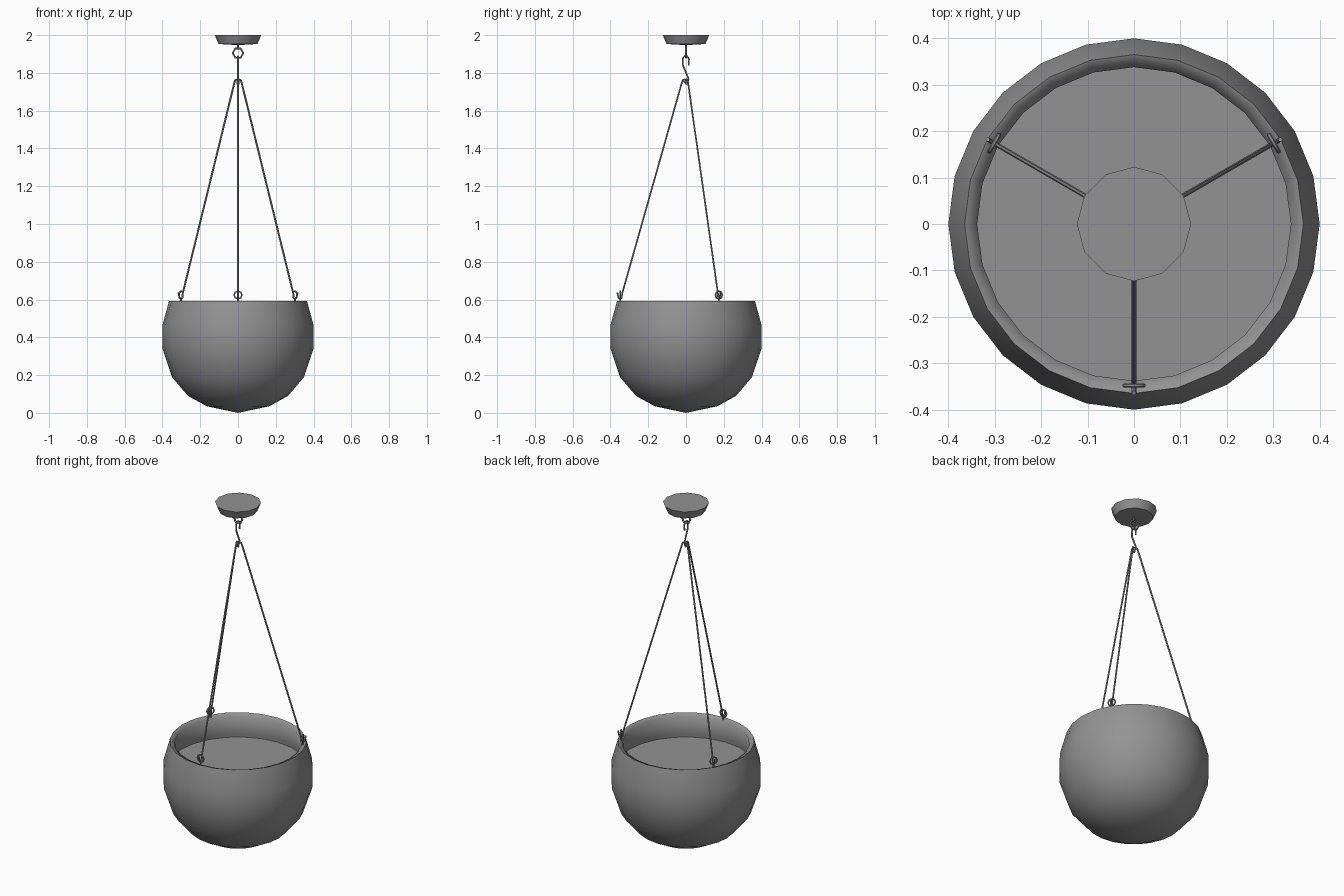
import bpy, bmesh, math
from mathutils import Matrix

cube = bpy.data.objects.get("Cube")
if cube:
    bpy.data.objects.remove(cube, do_unlink=True)

grey = bpy.data.materials.new("plain_grey")
grey.use_nodes = True
tone = (0.29, 0.29, 0.29, 1)
grey.diffuse_color = tone
grey.node_tree.nodes["Principled BSDF"].inputs["Base Color"].default_value = tone


def add_object(name, mesh, smooth_angle):
    mesh.materials.clear()
    mesh.materials.append(grey)
    mesh.shade_smooth()
    mesh.set_sharp_from_angle(angle=math.radians(smooth_angle))
    obj = bpy.data.objects.new(name, mesh)
    bpy.context.collection.objects.link(obj)
    return obj


def lathe(name, profile, sides, smooth_angle=50):
    """Spin an (r, z) profile around the z axis."""
    bm = bmesh.new()
    verts = [bm.verts.new((r, 0, z)) for r, z in profile]
    edges = [bm.edges.new(pair) for pair in zip(verts, verts[1:])]
    bmesh.ops.spin(bm, geom=verts + edges, cent=(0, 0, 0), axis=(0, 0, 1),
                   angle=math.tau, steps=sides)
    bmesh.ops.remove_doubles(bm, verts=bm.verts, dist=0.0005)
    bmesh.ops.recalc_face_normals(bm, faces=bm.faces)
    mesh = bpy.data.meshes.new(name)
    bm.to_mesh(mesh)
    bm.free()
    return add_object(name, mesh, smooth_angle)


def wire(name, points, radius, closed=False, turn=0):
    """Round wire through points, turned about the z axis."""
    curve = bpy.data.curves.new(name + "_path", "CURVE")
    curve.dimensions = "3D"
    curve.bevel_depth = radius
    curve.bevel_resolution = 1
    curve.use_fill_caps = True
    spline = curve.splines.new("POLY")
    spline.points.add(len(points) - 1)
    for slot, p in zip(spline.points, points):
        slot.co = (*p, 1)
    spline.use_cyclic_u = closed
    helper = bpy.data.objects.new(name + "_path", curve)
    mesh = bpy.data.meshes.new_from_object(helper)
    bpy.data.objects.remove(helper)
    bpy.data.curves.remove(curve)
    mesh.transform(Matrix.Rotation(turn, 4, "Z"))
    mesh.name = name
    return add_object(name, mesh, 50)


def ring(name, y, z, size, radius, sides=8, turn=0):
    """Small eye standing in the xz plane."""
    points = []
    for i in range(sides):
        a = math.tau * i / sides
        points.append((size * math.cos(a), y, z + size * math.sin(a)))
    return wire(name, points, radius, True, turn)


# Bowl with a rolled rim and a hollow inside
lathe("bowl", [(0, 0), (0.165, 0.035), (0.265, 0.09), (0.35, 0.19),
               (0.4, 0.34), (0.4, 0.465), (0.365, 0.593), (0.338, 0.582),
               (0.37, 0.46), (0.37, 0.35), (0.32, 0.2), (0.24, 0.115),
               (0, 0.04)], 24, 85)
lathe("soil", [(0.37, 0.435), (0.37, 0.445), (0, 0.445)], 24)

# Ceiling mount with its eye
lathe("ceiling_mount", [(0, 2), (0.123, 2), (0.103, 1.953), (0, 1.947)], 12)
wire("mount_stem", [(0, 0, 1.96), (0, 0, 1.933)], 0.006)
ring("mount_eye", 0, 1.905, 0.028, 0.006, 6)

# S-shaped hook between the eye and the rods
wire("s_hook", [(0, 0.014, 1.84), (0, 0.016, 1.873), (0, 0.008, 1.887),
                (0, -0.008, 1.889), (0, -0.018, 1.875), (0, -0.016, 1.84),
                (0, 0.014, 1.768), (0, 0.010, 1.752), (0, 0, 1.745),
                (0, -0.010, 1.752), (0, -0.013, 1.768)], 0.005)

# Three hanging rods, each hooked into an eye on the rim
for side, turn in (("front", 0), ("left", math.tau / 3), ("right", -math.tau / 3)):
    wire("rod_" + side, [(0, 0.004, 1.738), (0, 0.003, 1.757),
                         (0, -0.006, 1.766), (0, -0.017, 1.762),
                         (0, -0.023, 1.745), (0, -0.338, 0.632),
                         (0, -0.340, 0.609), (0, -0.349, 0.602),
                         (0, -0.358, 0.611), (0, -0.364, 0.638)], 0.005, turn=turn)
    ring("rim_eye_" + side, -0.348, 0.624, 0.021, 0.0045, turn=turn)
    wire("rim_stem_" + side, [(0, -0.348, 0.604), (0, -0.348, 0.575)], 0.005, turn=turn)
